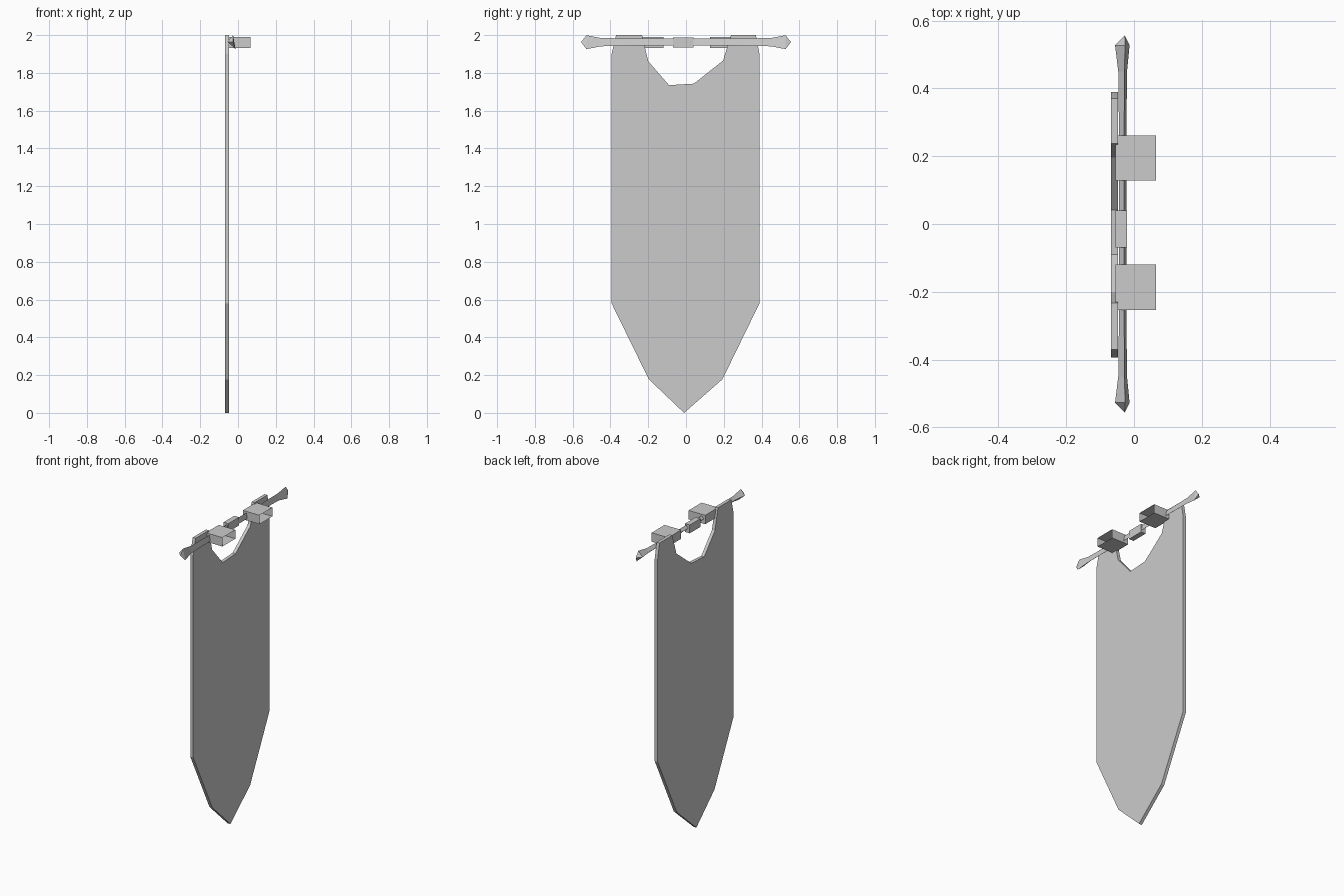
import bpy, bmesh

if "Cube" in bpy.data.objects:
    bpy.data.objects.remove(bpy.data.objects["Cube"])


def make_object(name, bm):
    bmesh.ops.recalc_face_normals(bm, faces=bm.faces[:])
    mesh = bpy.data.meshes.new(name)
    bm.to_mesh(mesh)
    bm.free()
    obj = bpy.data.objects.new(name, mesh)
    bpy.context.collection.objects.link(obj)
    return obj


def box(name, lo, hi, open_back=False):
    bm = bmesh.new()
    bmesh.ops.create_cube(bm, size=1)
    for v in bm.verts:
        v.co = [(a + b) / 2 + c * (b - a) for a, b, c in zip(lo, hi, v.co)]
    bmesh.ops.recalc_face_normals(bm, faces=bm.faces[:])
    if open_back:
        back = [f for f in bm.faces if f.normal.x > 0.9]
        bmesh.ops.delete(bm, geom=back, context='FACES_ONLY')
    mesh = bpy.data.meshes.new(name)
    bm.to_mesh(mesh)
    bm.free()
    obj = bpy.data.objects.new(name, mesh)
    bpy.context.collection.objects.link(obj)
    return obj


# Cloth banner: pointed hem, scooped neck, two hanging tabs
outline = [(-0.01, 0), (0.193, 0.178), (0.389, 0.58), (0.389, 1.9),
           (0.37, 2.0), (0.238, 2.0), (0.196, 1.865), (0.042, 1.743),
           (-0.09, 1.735), (-0.2, 1.862), (-0.233, 2.0), (-0.37, 2.0),
           (-0.394, 1.9), (-0.394, 0.58), (-0.197, 0.178)]
bm = bmesh.new()
face = bm.faces.new([bm.verts.new((-0.068, y, z)) for y, z in outline])
ext = bmesh.ops.extrude_face_region(bm, geom=[face], use_keep_orig=True)
for v in ext['geom']:
    if isinstance(v, bmesh.types.BMVert):
        v.co.x = -0.047
make_object("banner_cloth", bm)

# Three-sided rod with flared, pointed ends
centre = (-0.032, 1.963)
section = [(0.006, 0.036), (0.019, -0.037), (-0.024, 0.001)]
stations = [(-0.527, 1.0), (-0.45, 0.6), (-0.25, 0.5),
            (0.25, 0.5), (0.45, 0.6), (0.527, 1.0)]
bm = bmesh.new()
rings = [[bm.verts.new((centre[0] + dx * s, y, centre[1] + dz * s))
          for dx, dz in section] for y, s in stations]
for a, b in zip(rings, rings[1:]):
    for i in range(3):
        j = (i + 1) % 3
        bm.faces.new((a[i], a[j], b[j], b[i]))
for ring, y in ((rings[0], -0.556), (rings[-1], 0.556)):
    tip = bm.verts.new((-0.027, y, 1.963))
    for i in range(3):
        bm.faces.new((ring[i], ring[(i + 1) % 3], tip))
make_object("rod", bm)

# Middle collar and two wall brackets (open where they meet the wall)
box("rod_collar", (-0.055, -0.07, 1.934), (-0.021, 0.04, 1.988))
for name, y in (("left", -0.253), ("right", 0.128)):
    box("wall_bracket_" + name, (-0.055, y, 1.932),
        (0.065, y + 0.133, 1.99), open_back=True)
